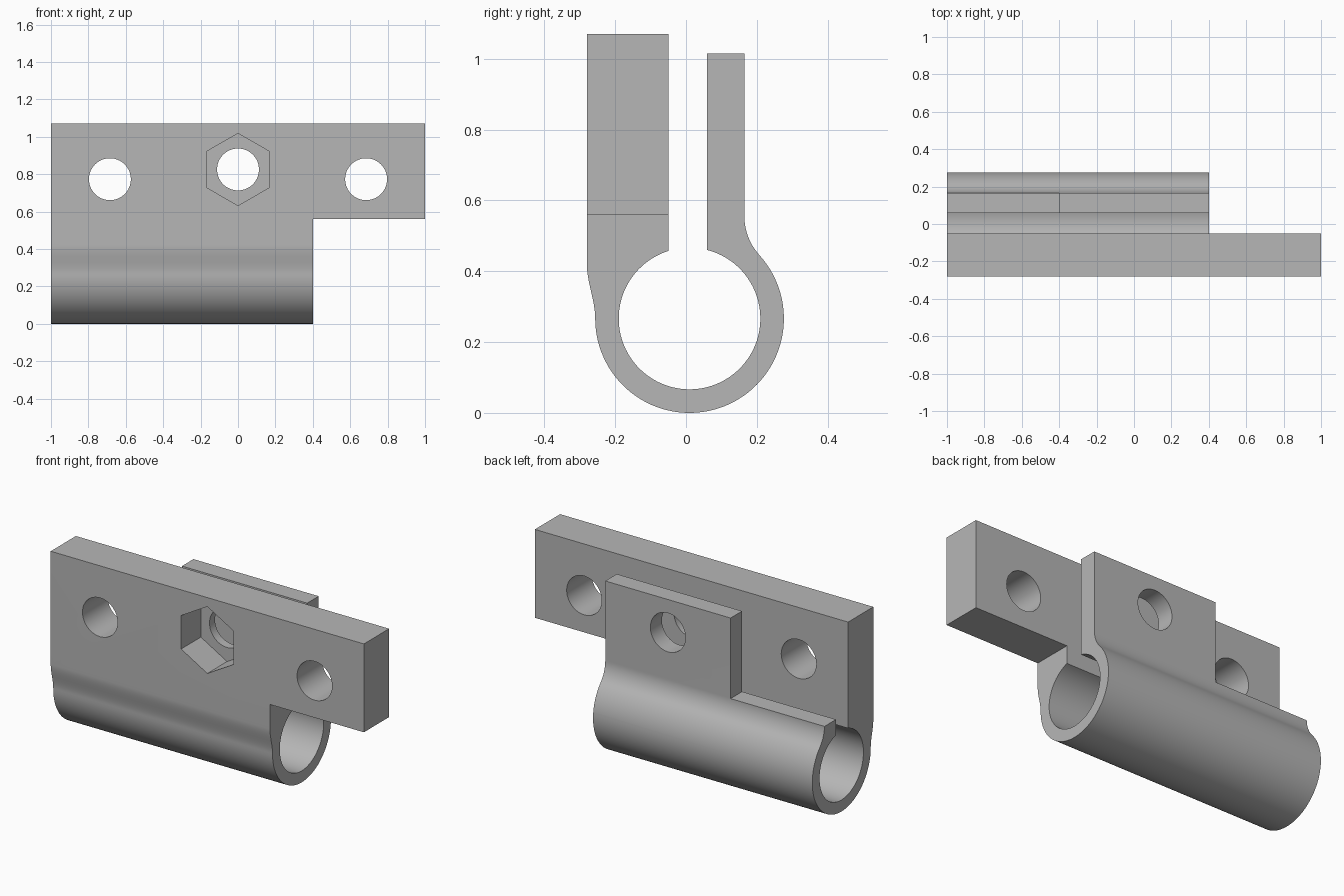
import bpy, bmesh
from math import cos, sin, acos, atan2, hypot, pi, radians

cube = bpy.data.objects.get("Cube")
if cube:
    bpy.data.objects.remove(cube, do_unlink=True)

grey = bpy.data.materials.new("plain grey")
grey.use_nodes = True
colour = (0.47, 0.47, 0.47, 1)
grey.diffuse_color = colour
grey.node_tree.nodes["Principled BSDF"].inputs["Base Color"].default_value = colour


def arc(cy, cz, r, a, b, n):
    """Points on a circle from angle a to angle b (radians)."""
    angles = [a + (b - a) * i / n for i in range(n + 1)]
    return [(cy + r * cos(t), cz + r * sin(t)) for t in angles]


def prism(name, points, start, end, axis):
    """Extrude a 2D outline along x (outline in y, z) or along y (outline in x, z)."""
    bm = bmesh.new()
    if axis == "x":
        verts = [bm.verts.new((start, p, q)) for p, q in points]
        move = (end - start, 0, 0)
    else:
        verts = [bm.verts.new((p, start, q)) for p, q in points]
        move = (0, end - start, 0)
    face = bm.faces.new(verts)
    side = bmesh.ops.extrude_face_region(bm, geom=[face])
    new = [v for v in side["geom"] if isinstance(v, bmesh.types.BMVert)]
    bmesh.ops.translate(bm, verts=new, vec=move)
    bmesh.ops.recalc_face_normals(bm, faces=bm.faces)
    mesh = bpy.data.meshes.new(name)
    bm.to_mesh(mesh)
    bm.free()
    mesh.materials.append(grey)
    obj = bpy.data.objects.new(name, mesh)
    bpy.context.collection.objects.link(obj)
    return obj


def rect(x0, x1, z0, z1):
    return [(x0, z0), (x1, z0), (x1, z1), (x0, z1)]


# Main dimensions
RING_Y, RING_Z, OUTER, INNER = 0.01, 0.2665, 0.2665, 0.2
FRONT, GAP_FRONT, GAP_BACK, BACK = -0.28, -0.05, 0.06, 0.165
TOP, BACK_TOP, STEP, LIP = 1.07, 1.015, 0.56, 0.55

# Front plate flowing into the ring with a soft S curve
outline = [(GAP_FRONT, TOP), (FRONT, TOP)]
for i in range(16):
    t = i / 16
    s = t * t * (3 - 2 * t)
    outline.append((FRONT + (RING_Y - OUTER - FRONT) * s, 0.42 + (RING_Z - 0.42) * t))

# Ring outside, then the hollow fillet up to the back plate
fillet_r, fillet_z = 0.162, 0.555
fillet_y = BACK + fillet_r
touch = atan2(fillet_z - RING_Z, fillet_y - RING_Y)
outline += arc(RING_Y, RING_Z, OUTER, pi, 2 * pi + touch, 64)
outline += arc(fillet_y, fillet_z, fillet_r, pi + touch, pi, 14)[1:]
outline += [(BACK, BACK_TOP), (GAP_BACK, BACK_TOP)]

# Ring bore, open to the slot between the plates
outline += arc(RING_Y, RING_Z, INNER, acos((GAP_BACK - RING_Y) / INNER),
               acos((GAP_FRONT - RING_Y) / INNER) - 2 * pi, 80)
clamp = prism("clamp_bracket", outline, -1, 1, "x")

# Cutters: plate steps, screw holes, bolt hole and nut pocket
cutters = [
    prism("overhang_cut", rect(0.4, 1.2, -0.2, STEP), -0.6, 0.6, "y"),
    prism("back_plate_end_cut", rect(0.4, 1.2, 0.3, 1.3), 0, 0.6, "y"),
    prism("back_lip_cut", rect(-1.2, -0.4, LIP, 1.3), 0, 0.6, "y"),
    prism("bolt_hole", arc(0, 0.825, 0.112, 0, 2 * pi, 64)[:-1], -0.6, 0.6, "y"),
    prism("nut_pocket", arc(0, 0.825, 0.193, pi / 2, 2.5 * pi, 6)[:-1], -0.6, -0.1, "y"),
]
for x in (-0.685, 0.685):
    cutters.append(prism("screw_hole", arc(x, 0.773, 0.112, 0, 2 * pi, 64)[:-1], -0.6, 0.6, "y"))

bpy.context.view_layer.objects.active = clamp
for cutter in cutters:
    cutter.hide_render = True
    mod = clamp.modifiers.new(cutter.name, "BOOLEAN")
    mod.operation = "DIFFERENCE"
    mod.solver = "EXACT"
    mod.object = cutter
    bpy.ops.object.modifier_apply(modifier=mod.name)
for cutter in cutters:
    bpy.data.objects.remove(cutter, do_unlink=True)

# Smooth curves, crisp edges
for obj in bpy.context.selected_objects:
    obj.select_set(False)
clamp.select_set(True)
bpy.ops.object.shade_smooth_by_angle(angle=radians(25))
